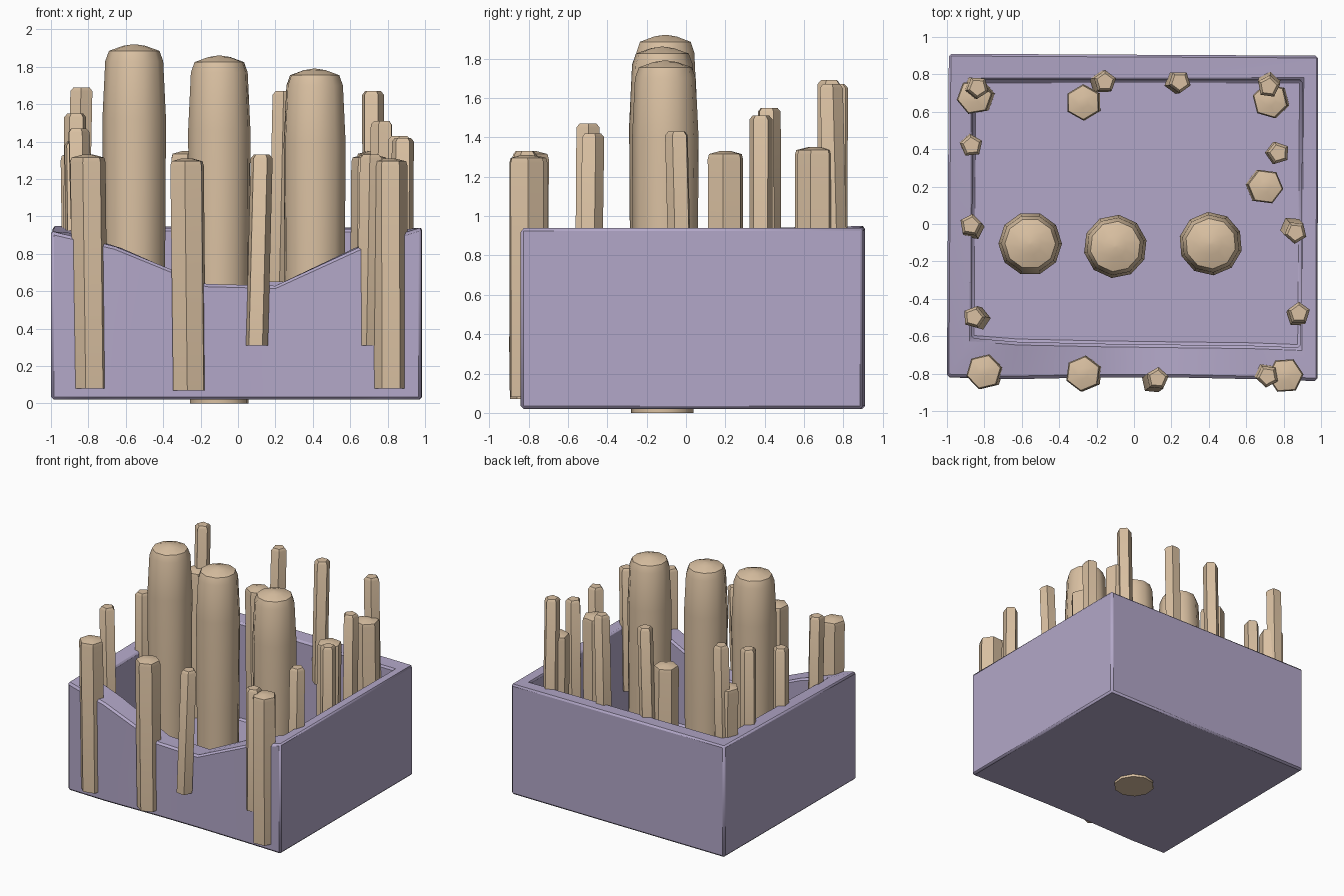
import bpy, bmesh, math, random

if "Cube" in bpy.data.objects:
    bpy.data.objects.remove(bpy.data.objects["Cube"])

random.seed(4)


def material(name, rgb):
    m = bpy.data.materials.new(name)
    m.diffuse_color = (*rgb, 1)
    m.use_nodes = True
    m.node_tree.nodes["Principled BSDF"].inputs["Base Color"].default_value = m.diffuse_color
    return m


LILAC = material("lilac", (0.45, 0.39, 0.58))
TAN = material("tan", (0.70, 0.53, 0.36))


def skin(name, rings, mat, closed_ends=True):
    """Join rings of equal point count into a solid, capping both ends."""
    bm = bmesh.new()
    vs = [[bm.verts.new(p) for p in r] for r in rings]
    n = len(rings[0])
    for a, b in zip(vs, vs[1:]):
        for i in range(n):
            j = (i + 1) % n
            bm.faces.new((a[i], a[j], b[j], b[i]))
    bm.faces.new(vs[0][::-1])
    bm.faces.new(vs[-1])
    bmesh.ops.recalc_face_normals(bm, faces=bm.faces)
    me = bpy.data.meshes.new(name)
    bm.to_mesh(me)
    bm.free()
    ob = bpy.data.objects.new(name, me)
    bpy.context.collection.objects.link(ob)
    me.materials.append(mat)
    bpy.context.view_layer.objects.active = ob
    bpy.ops.object.select_all(action='DESELECT')
    ob.select_set(True)
    bpy.ops.object.shade_smooth_by_angle(angle=math.radians(40))
    return ob


# Open box with a dipped front rim: outer base, outer rim, inner rim, inner floor
outer = [(-1, -.82), (-.66, -.83), (-.17, -.82), (.2, -.82), (.66, -.83), (.98, -.84),
         (.985, .90), (-.99, .91)]
inner = [(-.87, -.61), (-.62, -.63), (-.17, -.64), (.2, -.645), (.62, -.65), (.89, -.66),
         (.90, .77), (-.86, .77)]
rim = [.92, .84, .64, .63, .84, .94, .94, .95]
box = skin("open_box", [
    [(x, y, .02) for x, y in outer],
    [(x, y, z) for (x, y), z in zip(outer, rim)],
    [(x, y, z - .01) for (x, y), z in zip(inner, rim)],
    [(x, y, .13) for x, y in inner]], LILAC)
bev = box.modifiers.new("soft_edges", 'BEVEL')
bev.width, bev.segments = .015, 1
bev.limit_method, bev.angle_limit = 'ANGLE', math.radians(50)


def column(name, x, y, sections, sides, turn, lean=(0, 0)):
    """Faceted column from (z, radius) sections, leaning towards the top."""
    z0, z1 = sections[0][0], sections[-1][0]
    rings = []
    for z, r in sections:
        t = (z - z0) / (z1 - z0) - .8
        rings.append([(x + lean[0] * t + r * math.cos(turn + math.tau * i / sides),
                       y + lean[1] * t + r * math.sin(turn + math.tau * i / sides), z)
                      for i in range(sides)])
    return skin(name, rings, TAN)


# Three tall domed pillars (the middle one pokes through the base)
for i, (x, y, top, base) in enumerate([(-.555, -.105, 1.92, .06), (-.10, -.12, 1.86, 0),
                                       (.41, -.105, 1.79, .06)]):
    column(f"pillar_{i + 1}", x, y,
           [(base, .16), (.7, .165), (top - .4, .17), (top - .09, .155),
            (top - .035, .135), (top - .008, .06), (top, .008)], 10, .2 * i)

# Thick posts around the walls: x, y, top
thick = [(-.80, -.79, 1.33, .08), (-.27, -.80, 1.31, .07), (.81, -.81, 1.31, .08),
         (.70, .20, 1.33, .08), (.73, .66, 1.35, .08), (-.27, .65, 1.35, .08),
         (-.85, .68, 1.34, .08)]
for i, (x, y, top, base) in enumerate(thick):
    column(f"thick_post_{i + 1}", x, y,
           [(base, .095), (top - .04, .097), (top - .015, .09), (top, .03)],
           6, random.uniform(0, 1), (random.uniform(-.02, .02), 0))

# Thin posts around the walls: x, y, top
thin = [(.12, -.83, 1.33), (.71, -.81, 1.33), (.88, -.48, 1.42), (.86, -.04, 1.43),
        (.77, .38, 1.51), (.72, .74, 1.67), (.24, .76, 1.67), (-.16, .76, 1.67),
        (-.84, .73, 1.69), (-.87, .42, 1.55), (-.87, -.01, 1.40), (-.85, -.50, 1.47)]
for i, (x, y, top) in enumerate(thin):
    column(f"thin_post_{i + 1}", x, y,
           [(top - 1.02, .062), (top - .02, .062), (top, .045)],
           5, random.uniform(0, 1), (random.uniform(-.03, .03), random.uniform(-.03, .03)))
